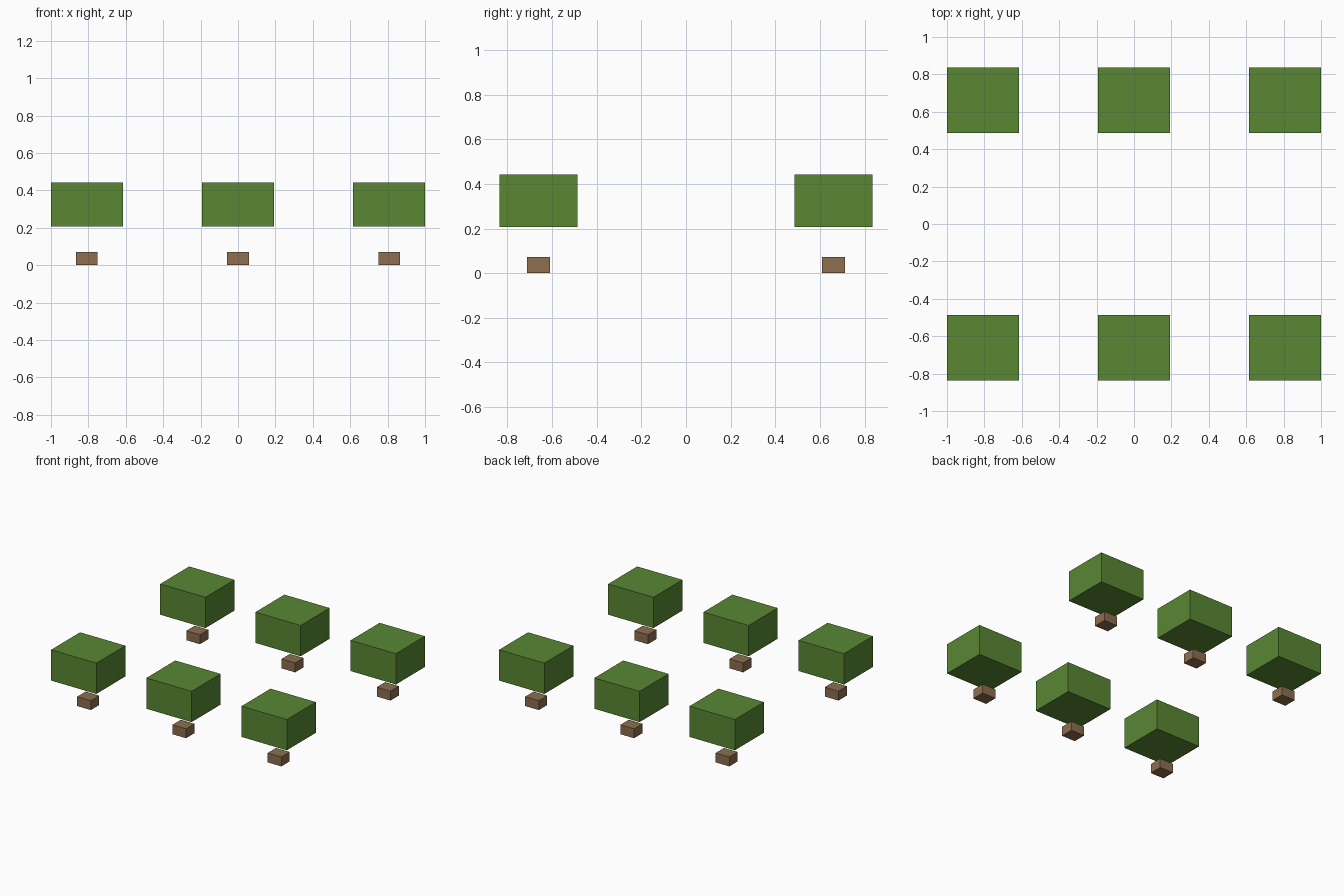
import bpy

default = bpy.data.objects.get("Cube")
if default:
    bpy.data.objects.remove(default, do_unlink=True)


def material(name, rgb):
    mat = bpy.data.materials.new(name)
    mat.use_nodes = True
    mat.diffuse_color = (*rgb, 1)
    mat.node_tree.nodes["Principled BSDF"].inputs["Base Color"].default_value = (*rgb, 1)
    return mat


def box(name, center, size, mat):
    bpy.ops.mesh.primitive_cube_add(size=1, location=center)
    obj = bpy.context.object
    obj.name = name
    obj.scale = size
    bpy.ops.object.transform_apply(location=False, rotation=False, scale=True)
    obj.data.materials.append(mat)
    return obj


green = material("leaf green", (0.100, 0.242, 0.034))
brown = material("bark brown", (0.266, 0.156, 0.078))

# Two rows of three block trees, each with a floating crown over a short trunk
for row, y in (("front", -0.661), ("back", 0.661)):
    for column, x in (("right", -0.808), ("middle", 0), ("left", 0.808)):
        label = f"{row}_{column}"
        box(f"{label}_trunk", (x, y, 0.036), (0.116, 0.102, 0.072), brown)
        box(f"{label}_crown", (x, y, 0.325), (0.384, 0.351, 0.236), green)
